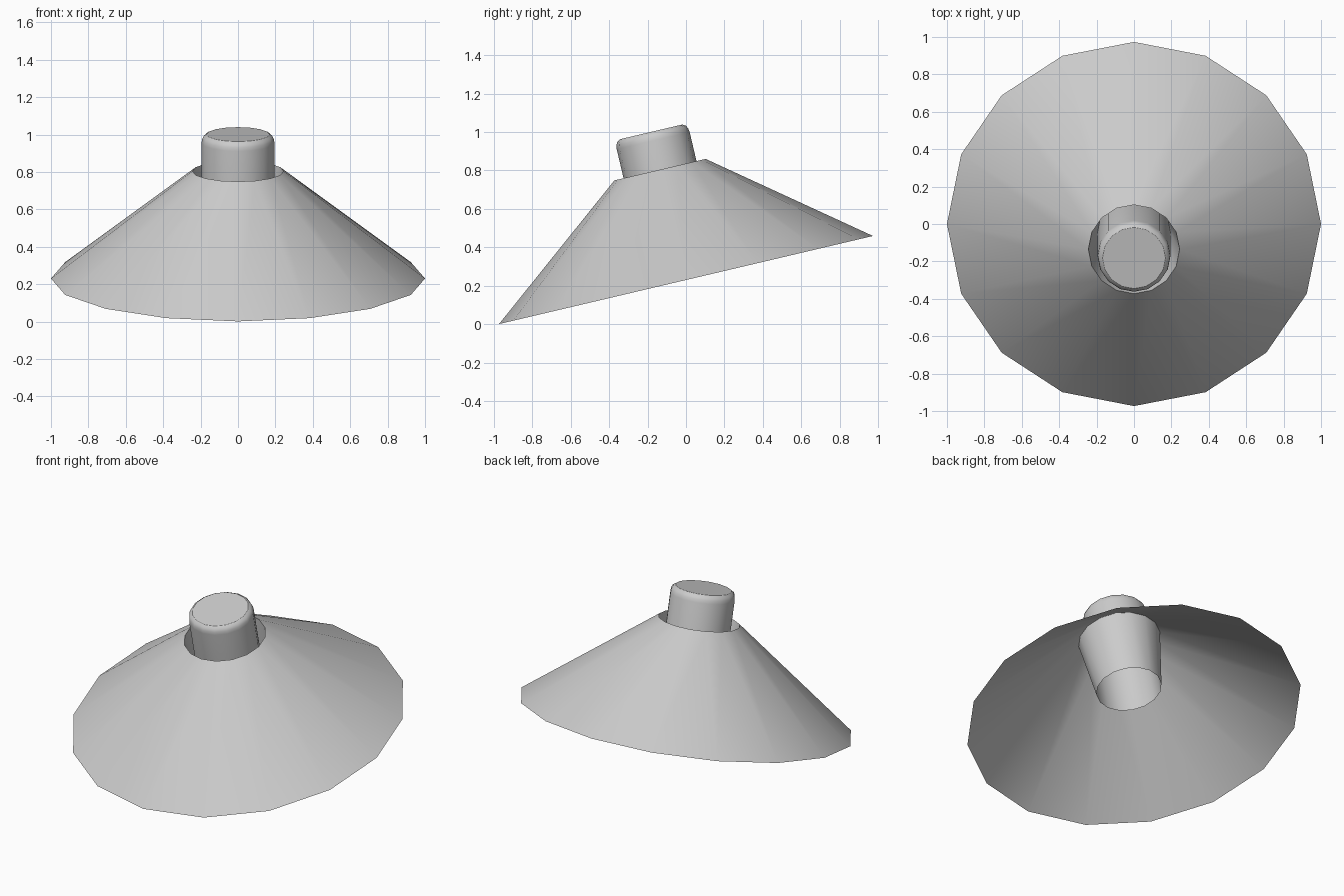
import bpy, bmesh, math
from mathutils import Matrix

if "Cube" in bpy.data.objects:
    bpy.data.objects.remove(bpy.data.objects["Cube"])

SIDES = 16
TILT = math.radians(13.25)
PLACE = Matrix.Translation((0, 0, 0.23)) @ Matrix.Rotation(TILT, 4, 'X')


def lathe(name, profile, close_end=False):
    """Spin a (radius, height) profile round the tilted axis."""
    bm = bmesh.new()
    rings = []
    for r, h in profile:
        rings.append([bm.verts.new((r * math.cos(2 * math.pi * i / SIDES),
                                    r * math.sin(2 * math.pi * i / SIDES), h))
                      for i in range(SIDES)])
    for a, b in zip(rings, rings[1:]):
        for i in range(SIDES):
            j = (i + 1) % SIDES
            bm.faces.new((a[i], a[j], b[j], b[i]))
    if close_end:
        bm.faces.new(rings[-1])
    bm.transform(PLACE)
    me = bpy.data.meshes.new(name)
    bm.to_mesh(me)
    bm.free()
    ob = bpy.data.objects.new(name, me)
    bpy.context.collection.objects.link(ob)
    bpy.ops.object.select_all(action='DESELECT')
    ob.select_set(True)
    bpy.context.view_layer.objects.active = ob
    bpy.ops.object.shade_smooth_by_angle(angle=math.radians(35))
    return ob


# Wide conical shade, open underneath
lathe("shade", [(1.0, 0.0), (0.244, 0.59)])

# Funnel from the shade's upper rim down to the socket
lathe("inner_funnel", [(0.244, 0.59), (0.195, 0.2)])

# Socket tube rising through the shade, with a rounded closed top
lathe("socket_cap", [(0.195, 0.2), (0.195, 0.745), (0.192, 0.765),
                     (0.184, 0.781), (0.168, 0.792)], close_end=True)
